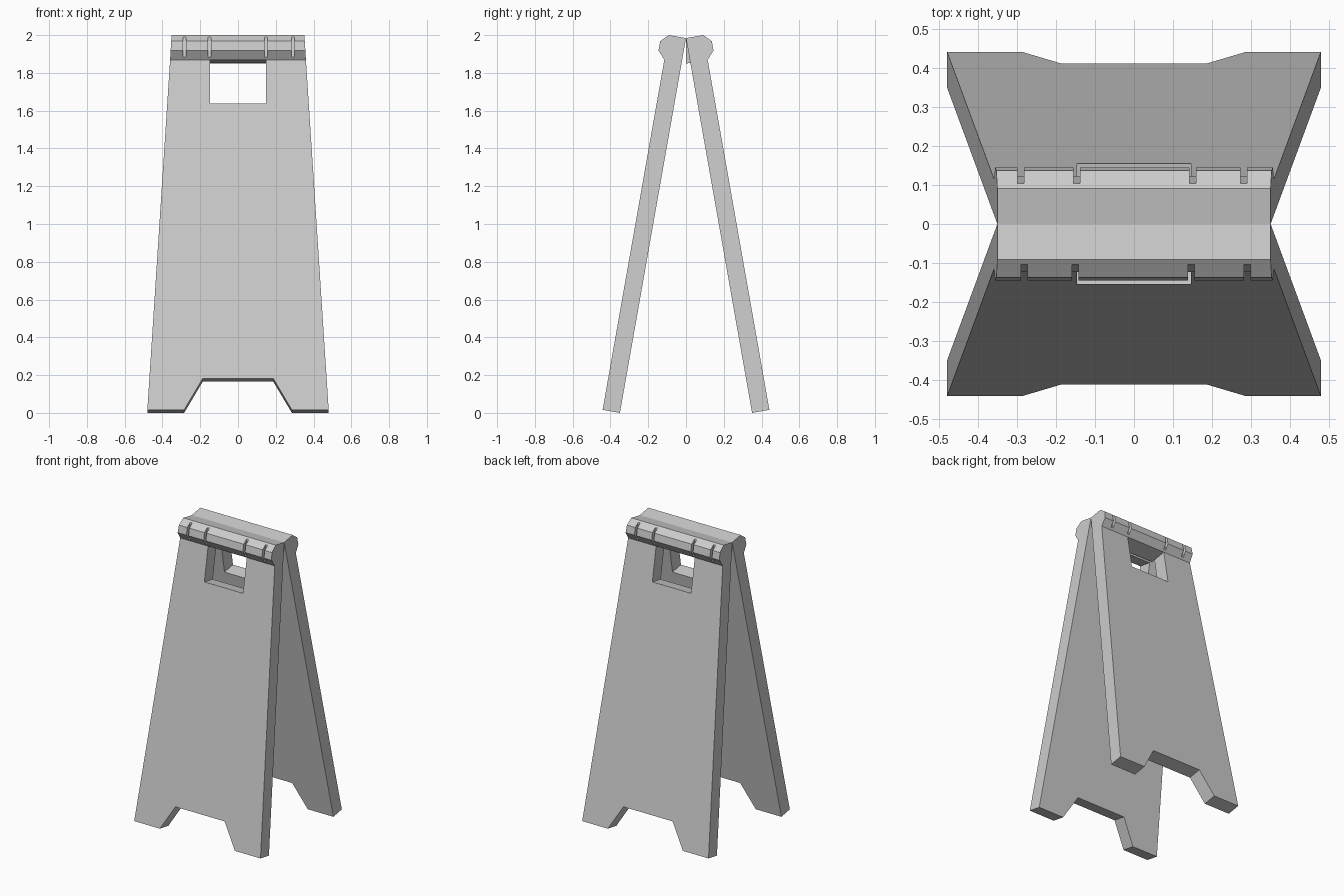
import bpy, bmesh, math
from mathutils import Matrix, Vector

if "Cube" in bpy.data.objects:
    bpy.data.objects.remove(bpy.data.objects["Cube"], do_unlink=True)

grey = bpy.data.materials.new("light_grey_plastic")
grey.use_nodes = True
COLOUR = (0.6, 0.6, 0.6, 1)
grey.diffuse_color = COLOUR
grey.node_tree.nodes["Principled BSDF"].inputs["Base Color"].default_value = COLOUR

# Board dimensions: u runs up the board from the hinge line, v out through its thickness
TILT = math.radians(10)
APEX = 1.984
LENGTH = APEX / math.cos(TILT)
THICK = 0.093
TOP_W, FOOT_W = 0.351, 0.48
HEAD_U, WINDOW_U, NOTCH_U = -0.133, -0.367, -1.847
WINDOW_W = 0.147


def half_width(u):
    return TOP_W + (FOOT_W - TOP_W) * -u / LENGTH


def to_world(p, turn):
    x, v, u = p
    c, s = math.cos(TILT), math.sin(TILT)
    world = Vector((x, -v * c + u * s, APEX + v * s + u * c))
    return Matrix.Rotation(turn, 3, 'Z') @ world


def prism(name, side_a, side_b, turn):
    """Solid between two matching outlines given as (x, v, u) points."""
    bm = bmesh.new()
    a = [bm.verts.new(to_world(p, turn)) for p in side_a]
    b = [bm.verts.new(to_world(p, turn)) for p in side_b]
    bm.faces.new(a)
    bm.faces.new(b[::-1])
    for i in range(len(a)):
        j = (i + 1) % len(a)
        bm.faces.new((a[i], b[i], b[j], a[j]))
    bmesh.ops.recalc_face_normals(bm, faces=bm.faces)
    mesh = bpy.data.meshes.new(name)
    bm.to_mesh(mesh)
    bm.free()
    mesh.materials.append(grey)
    ob = bpy.data.objects.new(name, mesh)
    bpy.context.collection.objects.link(ob)
    return ob


def slab(name, outline, v0, v1, turn):
    return prism(name, [(x, v0, u) for x, u in outline],
                 [(x, v1, u) for x, u in outline], turn)


def cut(ob, cutter):
    mod = ob.modifiers.new("cut", 'BOOLEAN')
    mod.operation = 'DIFFERENCE'
    mod.solver = 'EXACT'
    mod.object = cutter
    bpy.context.view_layer.objects.active = ob
    bpy.ops.object.modifier_apply(modifier=mod.name)
    bpy.data.objects.remove(cutter, do_unlink=True)


def rect(x0, x1, u0, u1):
    return [(x0, u0), (x1, u0), (x1, u1), (x0, u1)]


def build_side(side, turn):
    # Tapered board with a trapezoid notch between its feet
    right = [(TOP_W, 0), (FOOT_W, -LENGTH), (0.285, -LENGTH), (0.187, NOTCH_U)]
    outline = right + [(-x, u) for x, u in reversed(right)]
    board = slab(side + "_board", outline, 0, THICK, turn)
    # Handle window
    cut(board, slab("window_cutter", rect(-WINDOW_W, WINDOW_W, WINDOW_U, HEAD_U),
                    -0.1, 0.2, turn))
    # Chamfered rail along the top edge
    profile = [(THICK, 0), (0.132, -0.04), (0.132, -0.09), (THICK, HEAD_U)]
    rail = prism(side + "_top_rail", [(-half_width(u), v, u) for v, u in profile],
                 [(half_width(u), v, u) for v, u in profile], turn)
    # Narrow grooves across the rail
    for x in (-0.282, -0.151, 0.147, 0.291):
        cut(rail, slab("groove_cutter", rect(x - 0.008, x + 0.008, -0.2, 0.1),
                       0.104, 0.2, turn))


build_side("front", 0)
build_side("back", math.pi)

# Wedge filling the gap behind the back handle
wedge = [(0, 0), (0, HEAD_U), (HEAD_U * math.tan(TILT), HEAD_U)]
prism("handle_wedge", [(-WINDOW_W, v, u) for v, u in wedge],
      [(WINDOW_W, v, u) for v, u in wedge], math.pi)
